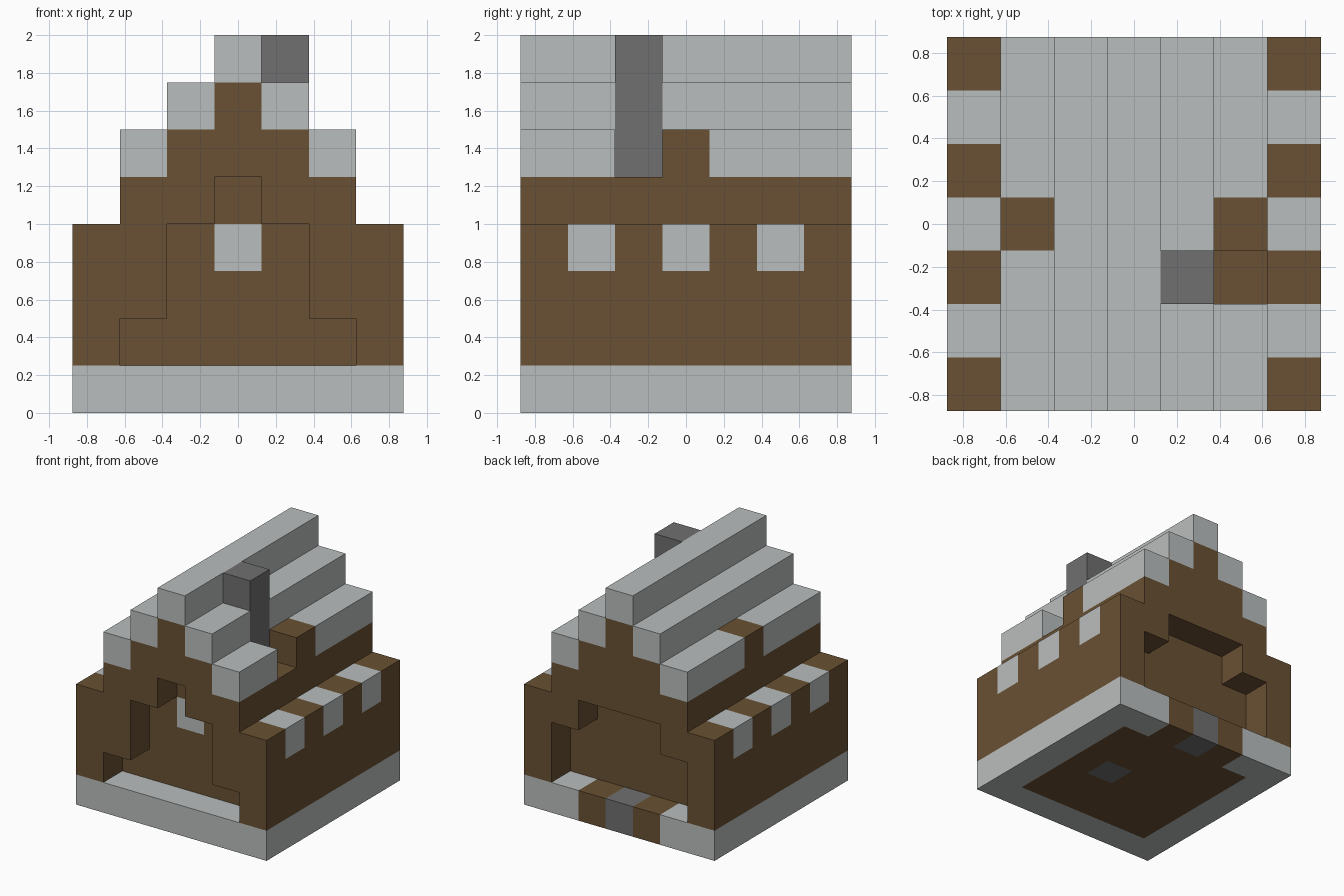
import bpy
import bmesh
from mathutils import Vector

cube = bpy.data.objects.get("Cube")
if cube:
    bpy.data.objects.remove(cube, do_unlink=True)

U = 0.25  # size of one building block; coordinates below count blocks


def make_material(name, rgb):
    mat = bpy.data.materials.new(name)
    mat.use_nodes = True
    mat.diffuse_color = (*rgb, 1)
    mat.node_tree.nodes["Principled BSDF"].inputs["Base Color"].default_value = (*rgb, 1)
    return mat


MATERIALS = [
    make_material("pale stone", (0.49, 0.515, 0.51)),
    make_material("brown timber", (0.144, 0.082, 0.033)),
    make_material("dark grey stone", (0.162, 0.162, 0.162)),
]
PALE, BROWN, GREY = range(3)


def finish(name, bm, colour):
    """Colour faces (one colour, or a rule on the block behind the face) and add the object."""
    bmesh.ops.recalc_face_normals(bm, faces=bm.faces)
    for face in bm.faces:
        inside = face.calc_center_median() - face.normal * 0.1
        face.material_index = colour(inside) if callable(colour) else colour
    bmesh.ops.dissolve_limit(bm, angle_limit=0.01, verts=bm.verts[:],
                             edges=bm.edges[:], delimit={'MATERIAL'})
    bmesh.ops.scale(bm, vec=(U, U, U), verts=bm.verts)
    mesh = bpy.data.meshes.new(name)
    bm.to_mesh(mesh)
    bm.free()
    for mat in MATERIALS:
        mesh.materials.append(mat)
    obj = bpy.data.objects.new(name, mesh)
    bpy.context.collection.objects.link(obj)
    return obj


def block(name, xs, ys, zs, colour):
    """Box between the given limits, cut at every block boundary so rules can colour it."""
    bm = bmesh.new()
    bmesh.ops.create_cube(bm, size=1)
    spans = (xs, ys, zs)
    for v in bm.verts:
        v.co = Vector([s[0] if c < 0 else s[1] for s, c in zip(spans, v.co)])
    if callable(colour):
        for axis, (low, high) in enumerate(spans):
            normal = Vector([a == axis for a in range(3)])
            for step in range(1, round(high - low)):
                bmesh.ops.bisect_plane(bm, geom=bm.verts[:] + bm.edges[:] + bm.faces[:],
                                       plane_co=normal * (low + step), plane_no=normal)
    return finish(name, bm, colour)


def mirrored(points):
    return [(-x, z) for x, z in reversed(points)]


def end_wall(name, y0, y1, doorway):
    """Stepped gable with a doorway open at the foot, from mirrored half outlines."""
    gable = [(3.5, 1), (3.5, 4), (2.5, 4), (2.5, 5), (1.5, 5), (1.5, 6), (.5, 6), (.5, 7)]
    outline = gable + mirrored(gable) + mirrored(doorway) + doorway
    bm = bmesh.new()
    face = bm.faces.new([bm.verts.new((x, y0, z)) for x, z in outline])
    new = bmesh.ops.extrude_face_region(bm, geom=[face])["geom"]
    bmesh.ops.translate(bm, vec=(0, y1 - y0, 0),
                        verts=[g for g in new if isinstance(g, bmesh.types.BMVert)])
    return finish(name, bm, BROWN)


# Colour rules
def floor_colour(p):
    x, y = round(p.x), round(p.y)
    if (x, y) in {(1, 0), (0, 3)}:
        return GREY
    inner = abs(x) <= 2 and abs(y) <= 2
    path = abs(x) <= 1 and y == 3
    return BROWN if inner or path else PALE


def side_wall_colour(p):
    return PALE if p.z > 3 and round(p.y) in (-2, 0, 2) else BROWN


def core_colour(p):
    window = round(p.x) == 0 and round(p.y) == -2 and 3 < p.z < 4
    return PALE if window else BROWN


def eaves_colour(p):
    return BROWN if round(p.y) == 0 else PALE


# Foundation and walls
block("foundation", (-3.5, 3.5), (-3.5, 3.5), (0, 1), floor_colour)
for side, s in (("left", 1), ("right", -1)):
    block(side + "_side_wall", sorted((s * 2.5, s * 3.5)), (-2.5, 2.5), (1, 4), side_wall_colour)
end_wall("front_wall", -3.5, -2.5,
         [(.5, 5), (.5, 4), (1.5, 4), (1.5, 2), (2.5, 2), (2.5, 1)])
end_wall("back_wall", 2.5, 3.5,
         [(1.5, 4), (1.5, 3), (2.5, 3), (2.5, 1)])

# House body and attic between the end walls
block("house_body", (-2.5, 2.5), (-2.5, 2.5), (1, 5), core_colour)
block("attic", (-1.5, .5), (-2.5, 2.5), (5, 6), BROWN)
block("ridge_beam", (-.5, .5), (-2.5, 2.5), (6, 7), BROWN)

# Stepped roof, interrupted on the left side by the chimney
block("roof_ridge", (-.5, .5), (-3.5, 3.5), (7, 8), PALE)
block("right_roof_step", (-1.5, -.5), (-3.5, 3.5), (6, 7), PALE)
block("right_eaves", (-2.5, -1.5), (-3.5, 3.5), (5, 6), eaves_colour)
for part, ys in (("front", (-3.5, -1.5)), ("back", (-.5, 3.5))):
    block("left_roof_step_" + part, (.5, 1.5), ys, (6, 7), PALE)
    block("left_eaves_" + part, (1.5, 2.5), ys, (5, 6), eaves_colour)

# Chimney
block("chimney", (.5, 1.5), (-1.5, -.5), (5, 8), GREY)
